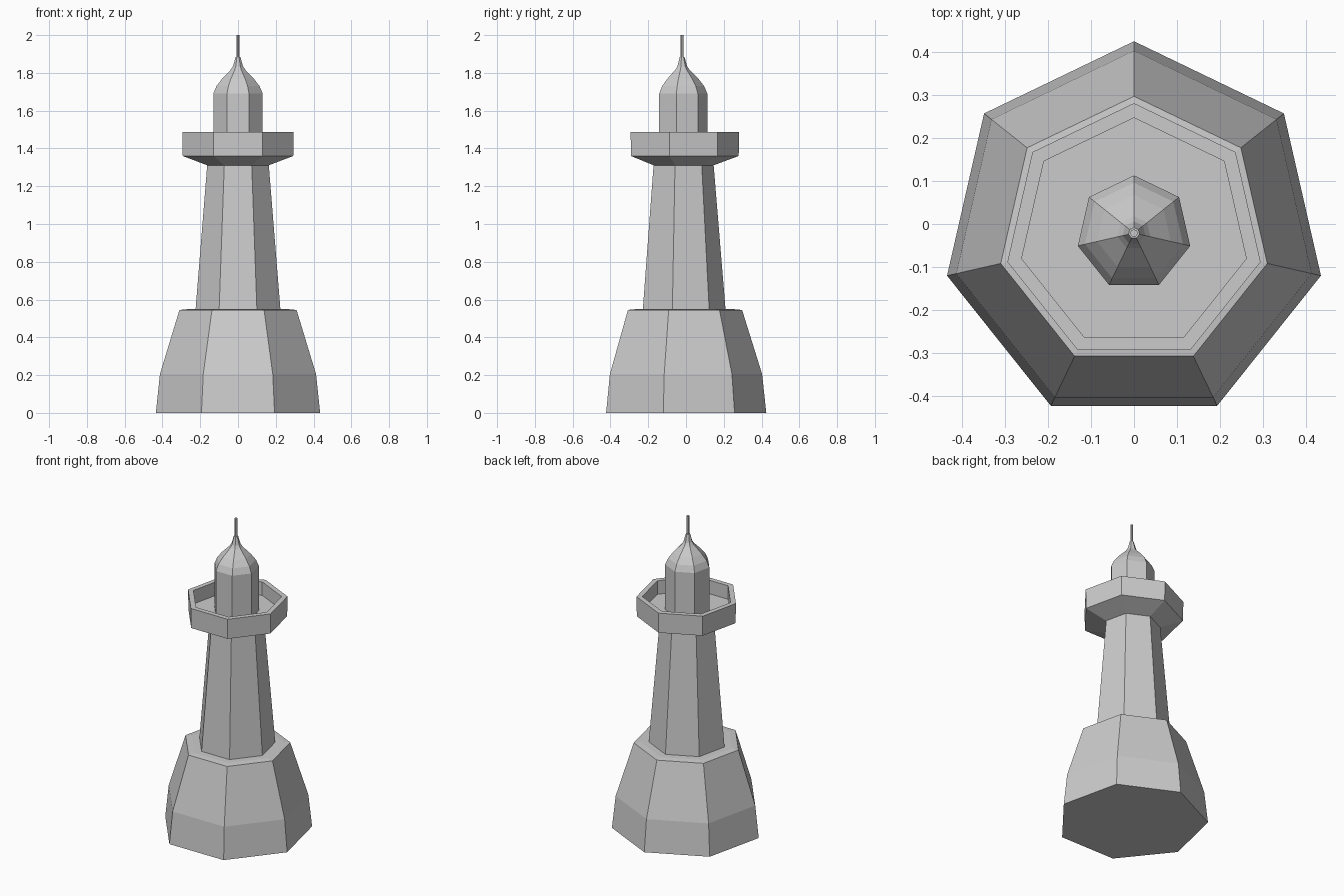
import bpy, bmesh
from math import sin, cos, tau

if "Cube" in bpy.data.objects:
    bpy.data.objects.remove(bpy.data.objects["Cube"])

SIDES = 7
AXIS_Y = -0.021  # heptagon axis, so the bounding box is centred


def lathe(name, profile, loop=False):
    """Seven-sided solid from (radius, height) rings, one corner facing +y."""
    bm = bmesh.new()
    rings = [[bm.verts.new((r * sin(tau * i / SIDES), AXIS_Y + r * cos(tau * i / SIDES), z))
              for i in range(SIDES)] for r, z in profile]
    pairs = list(zip(rings, rings[1:]))
    if loop:
        pairs.append((rings[-1], rings[0]))
    else:
        bm.faces.new(rings[0])
        bm.faces.new(rings[-1])
    for a, b in pairs:
        for i in range(SIDES):
            j = (i + 1) % SIDES
            bm.faces.new((a[i], a[j], b[j], b[i]))
    bmesh.ops.recalc_face_normals(bm, faces=bm.faces)
    mesh = bpy.data.meshes.new(name)
    bm.to_mesh(mesh)
    bm.free()
    obj = bpy.data.objects.new(name, mesh)
    bpy.context.collection.objects.link(obj)
    return obj


# Sloped foundation with a slightly raised ledge
lathe("base", [(0.446, 0), (0.424, 0.205), (0.318, 0.545), (0.277, 0.549)])

# Tapered shaft
lathe("tower", [(0.231, 0.54), (0.167, 1.315)])

# Flared balcony with recessed floor and parapet
lathe("gallery", [(0.165, 1.31), (0.300, 1.36), (0.302, 1.487),
                  (0.268, 1.487), (0.268, 1.40)])

# Lantern room with its ogee dome
lathe("lantern", [(0.134, 1.395), (0.134, 1.69), (0.117, 1.73), (0.088, 1.767),
                  (0.039, 1.817), (0.027, 1.835), (0.013, 1.885)])

# Rod on top
lathe("spire", [(0.009, 1.86), (0.009, 2.0)])
